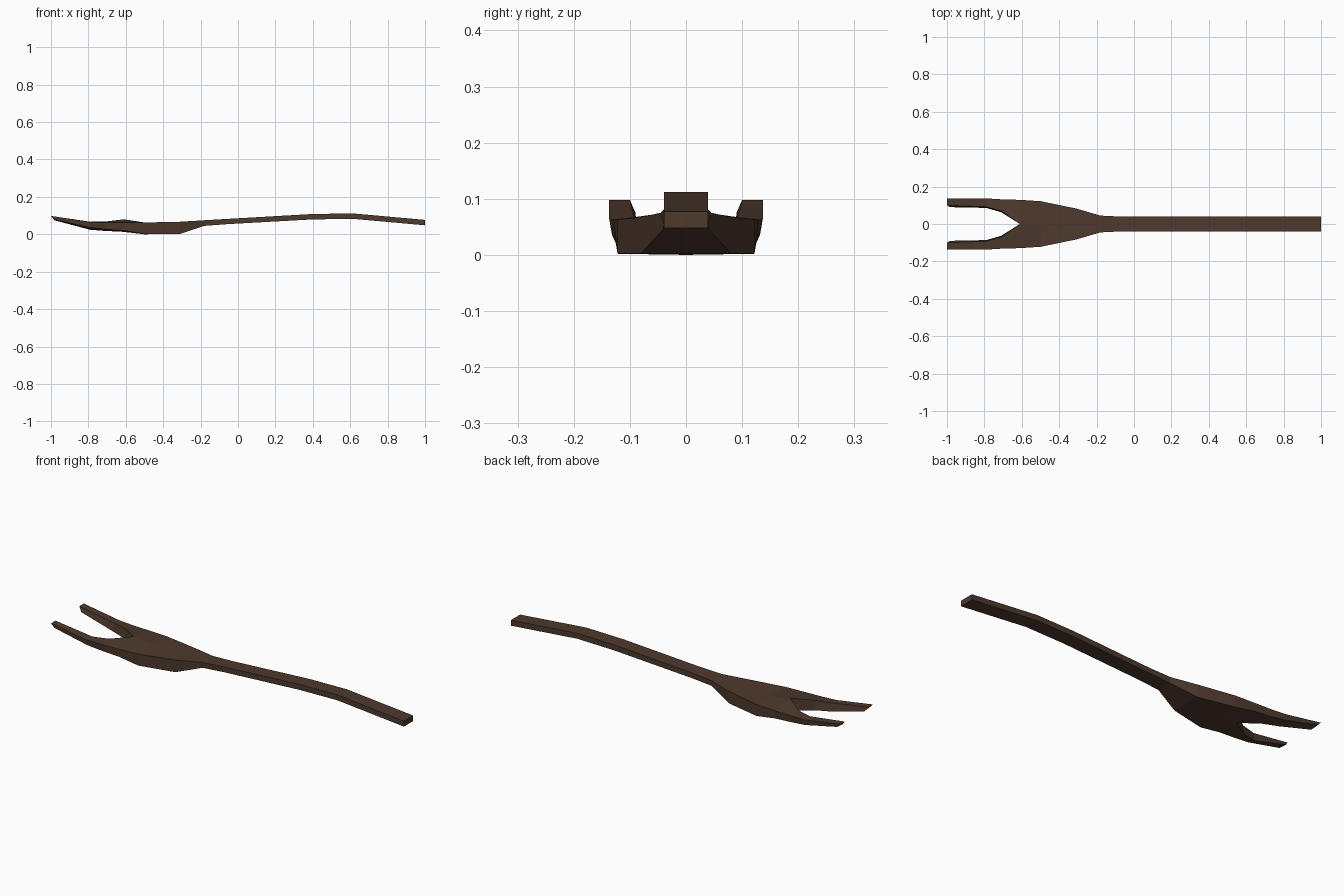
import bpy
import bmesh

cube = bpy.data.objects.get("Cube")
if cube:
    bpy.data.objects.remove(cube, do_unlink=True)

# Single dark wood colour
wood = bpy.data.materials.new("dark_brown_wood")
wood.use_nodes = True
colour = (0.075, 0.041, 0.026, 1)
wood.diffuse_color = colour
wood.node_tree.nodes["Principled BSDF"].inputs["Base Color"].default_value = colour

# Half sections from prong tip to handle end; each is
# x, inner top (y, z), outer top (y, z), outer bottom (y, z), inner bottom (y, z)
SECTIONS = [
    (-1.0, (.10, .098), (.137, .098), (.137, .079), (.09, .075)),
    (-.79, (.092, .067), (.137, .065), (.132, .036), (.086, .024)),
    (-.71, (.07, .068), (.132, .063), (.128, .027), (.063, .018)),
    (-.61, (0, .08), (.129, .062), (.125, .02), (0, .013)),
    (-.50, (0, .063), (.122, .063), (.122, .002), (0, 0)),
    (-.31, (0, .067), (.083, .067), (.081, .002), (0, .002)),
    (-.18, (0, .075), (.045, .075), (.041, .045), (0, .045)),
    (-.06, (0, .082), (.039, .082), (.039, .054), (0, .054)),
    (.39, (0, .108), (.039, .108), (.039, .079), (0, .079)),
    (.61, (0, .112), (.039, .112), (.039, .083), (0, .083)),
    (1.0, (0, .077), (.039, .077), (.039, .048), (0, .048)),
]
NOTCH = 3          # section where the two prongs meet
TIP_SLANT = .018   # lower edge of the tip is set back

bm = bmesh.new()
rings = []
for i, (x, *points) in enumerate(SECTIONS):
    ring = []
    for k, (y, z) in enumerate(points):
        setback = TIP_SLANT if i == 0 and k > 1 else 0
        ring.append(bm.verts.new((x + setback, y, z)))
    rings.append(ring)

# Skin top, outer side and bottom; the inner wall exists only along the prongs
for i, (a, b) in enumerate(zip(rings, rings[1:])):
    for k in range(4 if i < NOTCH else 3):
        n = (k + 1) % 4
        bm.faces.new((a[k], a[n], b[n], b[k]))
bm.faces.new(rings[0])
bm.faces.new(rings[-1])
bmesh.ops.recalc_face_normals(bm, faces=bm.faces)

# An open half shell can be oriented either way: the top must face up
top = max(bm.faces, key=lambda f: abs(f.normal.z))
centre_z = sum(v.co.z for v in bm.verts) / len(bm.verts)
tip_cap = next(f for f in bm.faces if all(v in rings[0] for v in f.verts))
if tip_cap.normal.x > 0:
    bmesh.ops.reverse_faces(bm, faces=bm.faces)

mesh = bpy.data.meshes.new("two_pronged_fork")
bm.to_mesh(mesh)
bm.free()
mesh.materials.append(wood)
fork = bpy.data.objects.new("two_pronged_fork", mesh)
bpy.context.collection.objects.link(fork)

# Mirror the half across the long axis
mirror = fork.modifiers.new("mirror", 'MIRROR')
mirror.use_axis = (False, True, False)
mirror.use_clip = True
mirror.merge_threshold = .001
